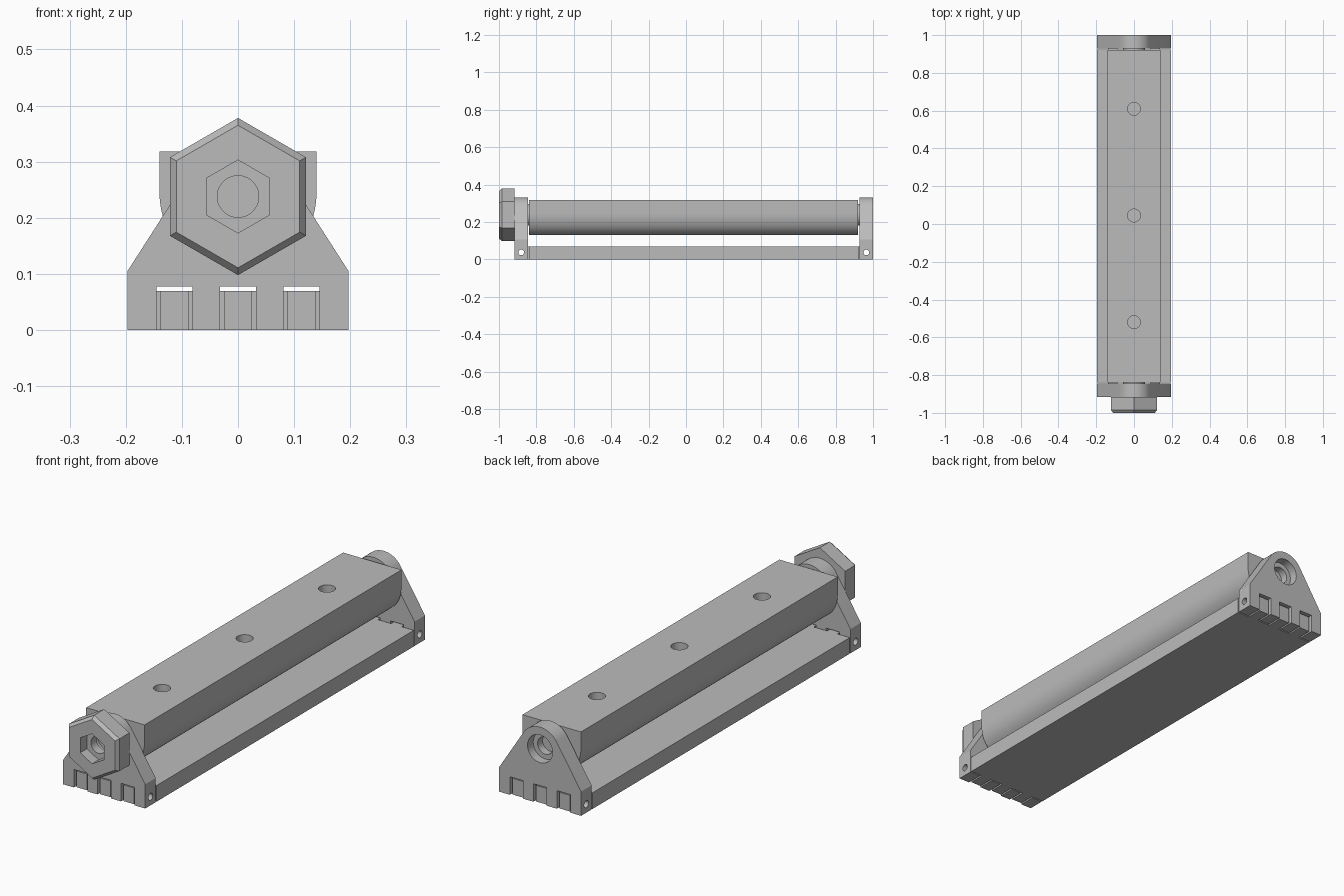
import bpy, bmesh
from math import sin, cos, pi, radians, atan2
from mathutils import Matrix

cube = bpy.data.objects.get("Cube")
if cube:
    bpy.data.objects.remove(cube, do_unlink=True)

grey = bpy.data.materials.new("Machined grey")
grey.use_nodes = True
COLOUR = (0.5, 0.5, 0.5, 1)
grey.diffuse_color = COLOUR
grey.node_tree.nodes["Principled BSDF"].inputs["Base Color"].default_value = COLOUR

AXIS_Z = 0.238
HALF = 0.197
SLOTS = (-0.113, 0, 0.113)


def ring(radius, count=48, z=AXIS_Z):
    """Regular outline in x and z with a corner at the top."""
    return [(radius * sin(2 * pi * i / count), z + radius * cos(2 * pi * i / count))
            for i in range(count)]


def rect(x0, x1, z0, z1):
    return [(x0, z0), (x1, z0), (x1, z1), (x0, z1)]


def loft(name, *sections):
    """Solid running along y through (y, outline) sections."""
    bm = bmesh.new()
    rows = [[bm.verts.new((x, y, z)) for x, z in outline] for y, outline in sections]
    n = len(rows[0])
    for a, b in zip(rows, rows[1:]):
        for i in range(n):
            bm.faces.new((a[i], a[(i + 1) % n], b[(i + 1) % n], b[i]))
    bm.faces.new(rows[0])
    bm.faces.new(rows[-1])
    bmesh.ops.recalc_face_normals(bm, faces=bm.faces)
    mesh = bpy.data.meshes.new(name)
    bm.to_mesh(mesh)
    bm.free()
    mesh.materials.append(grey)
    obj = bpy.data.objects.new(name, mesh)
    bpy.context.collection.objects.link(obj)
    return obj


def prism(name, outline, y0, y1):
    return loft(name, (y0, outline), (y1, outline))


def drill(radius, length, centre, axis):
    """Round cutter along x or z."""
    tool = prism("drill", ring(radius, 40, 0), -length / 2, length / 2)
    turn = Matrix.Rotation(pi / 2, 4, "Z" if axis == "X" else "X")
    tool.data.transform(Matrix.Translation(centre) @ turn)
    return tool


def boolean(obj, tools, operation="DIFFERENCE"):
    bpy.context.view_layer.objects.active = obj
    for tool in tools:
        tool.hide_render = True
        mod = obj.modifiers.new("cut", "BOOLEAN")
        mod.operation, mod.solver, mod.object = operation, "EXACT", tool
        bpy.ops.object.modifier_apply(modifier=mod.name)
        bpy.data.objects.remove(tool, do_unlink=True)


def smooth(obj):
    bpy.ops.object.select_all(action="DESELECT")
    obj.select_set(True)
    bpy.context.view_layer.objects.active = obj
    bpy.ops.object.shade_smooth_by_angle(angle=radians(25))


# Swinging beam: flat top, straight sides, rounded underside
right = [(0.14, 0.318), (0.14, 0.245)]
for i in range(1, 13):
    a = pi / 2 * i / 12
    right.append((0.055 + 0.085 * cos(a), 0.245 - 0.115 * sin(a)))
beam = prism("beam", right + [(-x, z) for x, z in reversed(right)], -0.84, 0.92)
boolean(beam, [drill(0.034, 0.2, (0, y, 0.3), "Z") for y in (-0.52, 0.045, 0.61)])
smooth(beam)

# End plates: arched outline, pivot hole, three slots and a cross pin hole
R = 0.094
tangent = atan2(0.548, 0.837)
arch = [(R * cos(a), AXIS_Z + R * sin(a)) for a in
        [tangent + (pi - 2 * tangent) * i / 28 for i in range(29)]]
outline = [(-HALF, 0), (HALF, 0), (HALF, 0.105)] + arch + [(-HALF, 0.105)]
PLATES = (("front", -0.917, -0.845, -1), ("back", 0.928, 1.0, 1))
for side, y0, y1, out in PLATES:
    mid = (y0 + y1) / 2
    plate = prism(side + "_plate", outline, y0, y1)
    cutters = [prism("slot", rect(x - 0.032, x + 0.032, -0.05, 0.078), y0 - 0.05, y1 + 0.05)
               for x in SLOTS]
    cutters.append(prism("bore", ring(0.06), y0 - 0.05, y1 + 0.05))
    cutters.append(drill(0.015, 0.6, (0, mid, 0.037), "X"))
    boolean(plate, cutters)
    smooth(plate)

    # Hollow pivot joining the beam to this plate
    inner, outer = (-0.83, mid) if out < 0 else (0.91, mid)
    pivot = prism(side + "_pivot", ring(0.058), inner, outer)
    boolean(pivot, [prism("bore", ring(0.037), inner - out * -0.02, outer + out * 0.05)])
    smooth(pivot)

# Base bar with tabs that fill the plate slots
base = prism("base_bar", rect(-HALF, HALF, 0, 0.07), -0.84, 0.923)
tabs = []
for x in SLOTS:
    for y0, y1 in ((-0.909, -0.82), (0.9, 0.992)):
        tabs.append(prism("tab", rect(x - 0.025, x + 0.025, 0, 0.07), y0, y1))
boolean(base, tabs, "UNION")
boolean(base, [drill(0.015, 0.6, (0, y, 0.037), "X") for y in (-0.881, 0.964)])
smooth(base)

# Hexagonal knob with a bevelled face, hex socket and centre hole
knob = loft("hex_knob", (-1.0, ring(0.127, 6)), (-0.985, ring(0.14, 6)), (-0.917, ring(0.14, 6)))
boolean(knob, [prism("socket", ring(0.065, 6), -1.05, -0.955),
               prism("bore", ring(0.037), -1.05, -0.9)])
smooth(knob)
